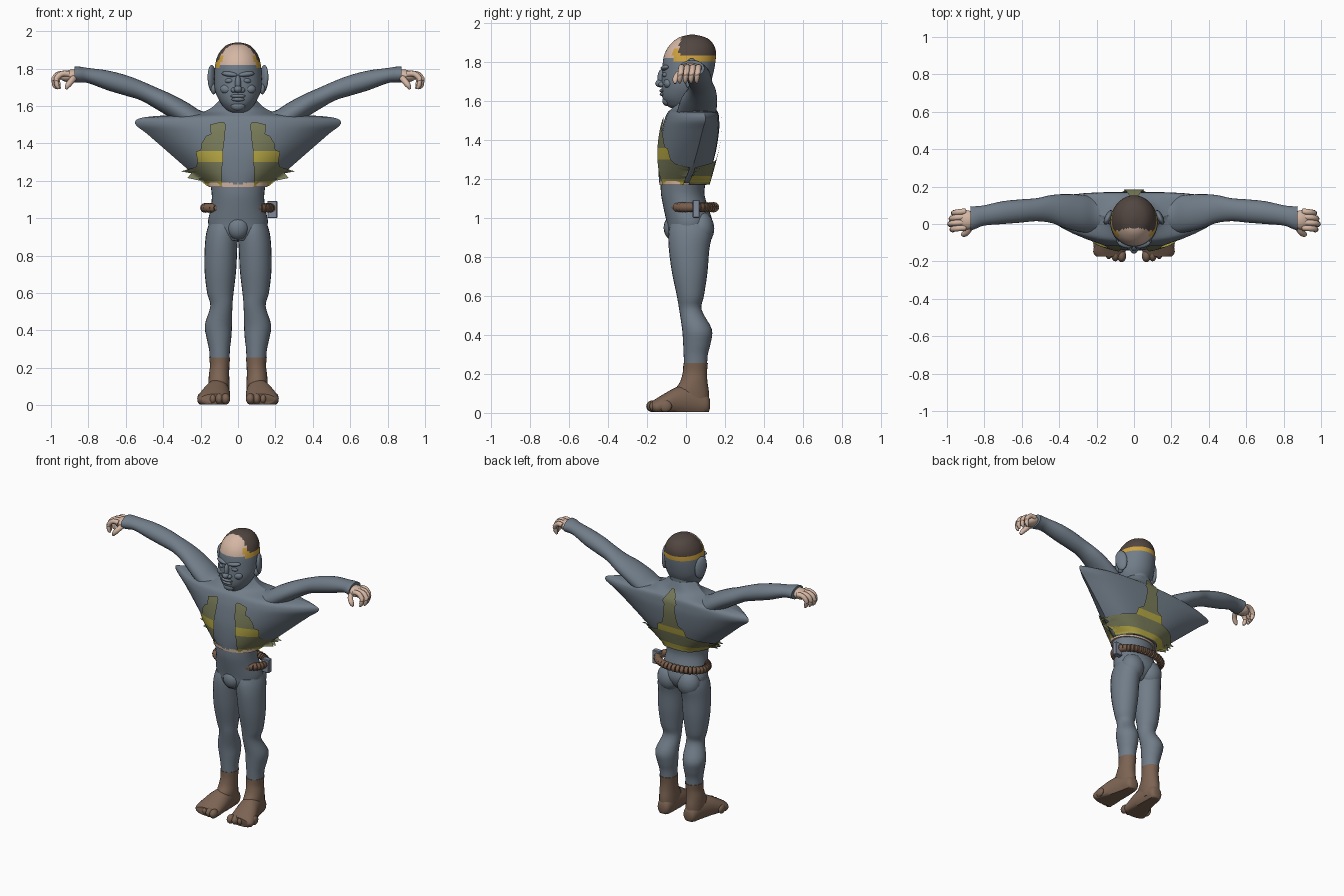
import bpy, bmesh, math
from mathutils import Vector, Matrix

if "Cube" in bpy.data.objects:
    bpy.data.objects.remove(bpy.data.objects["Cube"])


def material(name, rgb):
    m = bpy.data.materials.new(name)
    m.diffuse_color = (*rgb, 1)
    m.use_nodes = True
    m.node_tree.nodes["Principled BSDF"].inputs["Base Color"].default_value = m.diffuse_color
    return m


GREY = material("suit_grey", (.165, .205, .25))
SKIN = material("skin", (.66, .47, .37))
BOOT = material("boot_brown", (.2, .125, .085))
HAIR = material("hair_brown", (.085, .062, .052))
OLIVE = material("olive", (.19, .2, .1))
YELLOW = material("yellow", (.48, .4, .06))
GOLD = material("gold", (.62, .36, .05))
BELT = material("belt_brown", (.19, .11, .07))
STEEL = material("buckle_blue_grey", (.22, .26, .34))


def finish(name, bm, mats, rule=None, mirror=False, angle=50):
    bmesh.ops.recalc_face_normals(bm, faces=bm.faces)
    me = bpy.data.meshes.new(name)
    if rule:
        for f in bm.faces:
            f.material_index = rule(f.calc_center_median())
    bm.to_mesh(me)
    bm.free()
    for m in mats:
        me.materials.append(m)
    me.shade_smooth()
    me.set_sharp_from_angle(angle=math.radians(angle))
    ob = bpy.data.objects.new(name, me)
    bpy.context.collection.objects.link(ob)
    if mirror:
        ob.modifiers.new("mirror", 'MIRROR').use_mirror_merge = False
    return ob


def smooth(rows, steps=4):
    """Catmull-Rom interpolation of rows of numbers."""
    out = []
    for i in range(len(rows) - 1):
        p = [rows[max(i - 1, 0)], rows[i], rows[i + 1], rows[min(i + 2, len(rows) - 1)]]
        for k in range(steps):
            t = k / steps
            out.append([.5 * (2 * b + (c - a) * t + (2 * a - 5 * b + 4 * c - d) * t * t
                              + (3 * b - a - 3 * c + d) * t ** 3) for a, b, c, d in zip(*p)])
    return out + [list(rows[-1])]


def skin_rings(bm, rings, caps=True):
    vs = [[bm.verts.new(p) for p in r] for r in rings]
    n = len(vs[0])
    for a, b in zip(vs, vs[1:]):
        for i in range(n):
            bm.faces.new((a[i], a[(i + 1) % n], b[(i + 1) % n], b[i]))
    if caps:
        bm.faces.new(vs[0])
        bm.faces.new(vs[-1])


def loft(name, axis, rows, mats, rule=None, mirror=False, n=24, floor=None):
    """Rows: position on axis, then min/max of the two other axes."""
    others = [i for i in range(3) if i != axis]
    rings = []
    for pos, a0, a1, b0, b1 in smooth(rows):
        ring = []
        for i in range(n):
            t = math.tau * i / n
            v = Vector()
            v[axis] = pos
            v[others[0]] = (a0 + a1) / 2 + (a1 - a0) / 2 * math.cos(t)
            v[others[1]] = (b0 + b1) / 2 + (b1 - b0) / 2 * math.sin(t)
            if floor is not None:
                v.z = max(v.z, floor)
            ring.append(v)
        rings.append(ring)
    bm = bmesh.new()
    skin_rings(bm, rings)
    return finish(name, bm, mats, rule, mirror)


def ball(name, loc, size, mat, mirror=False, turn=(0, 0, 0)):
    bm = bmesh.new()
    bmesh.ops.create_uvsphere(bm, u_segments=16, v_segments=10, radius=1)
    r = Matrix.Rotation(turn[2], 4, 'Z') @ Matrix.Rotation(turn[1], 4, 'Y') @ Matrix.Rotation(turn[0], 4, 'X')
    bm.transform(Matrix.Translation(loc) @ r @ Matrix.Diagonal((*size, 1)))
    return finish(name, bm, [mat], mirror=mirror)


def tube(name, pts, mat, mirror=True, n=10):
    """Round tube, rows are x, y, z, radius."""
    rows = smooth(pts, 3)
    rings = []
    for i, (x, y, z, r) in enumerate(rows):
        d = Vector(rows[min(i + 1, len(rows) - 1)][:3]) - Vector(rows[max(i - 1, 0)][:3])
        q = d.to_track_quat('Z', 'Y')
        rings.append([Vector((x, y, z)) + q @ Vector((r * math.cos(math.tau * k / n), r * math.sin(math.tau * k / n), 0))
                      for k in range(n)])
    bm = bmesh.new()
    skin_rings(bm, rings)
    return finish(name, bm, [mat], mirror=mirror)


# Legs and hips
loft("leg", 2, [(.24, .045, .15, -.01, .108), (.3, .043, .155, -.012, .112), (.36, .036, .168, -.015, .127),
                (.43, .032, .177, -.02, .132), (.53, .03, .148, -.035, .08), (.6, .024, .165, -.047, .092),
                (.72, .01, .179, -.072, .11), (.84, .004, .178, -.088, .12), (.92, -.002, .17, -.09, .135),
                (.97, .005, .155, -.08, .13)], [GREY], mirror=True)
loft("hips", 2, [(.88, -.08, .08, -.07, .07), (.92, -.14, .14, -.092, .115), (.98, -.16, .16, -.1, .135),
                 (1.05, -.146, .146, -.115, .115), (1.12, -.14, .14, -.128, .095),
                 (1.18, -.148, .148, -.13, .1)], [GREY], n=32)
ball("crotch", (0, -.065, .95), (.06, .05, .065), GREY)
ball("buttock", (.075, .075, .945), (.08, .07, .09), GREY, True)
loft("waist_skin", 2, [(1.168, -.157, .157, -.136, .105), (1.19, -.16, .16, -.138, .11)], [SKIN], n=32)

# Boots with toes
loft("boot_shaft", 2, [(.03, .05, .15, -.01, .115), (.1, .045, .158, -.06, .118), (.16, .047, .156, -.03, .11),
                       (.21, .046, .15, -.016, .108), (.255, .042, .154, -.014, .112)], [BOOT], mirror=True)
loft("boot_foot", 1, [(.122, .075, .125, .02, .07), (.105, .056, .143, -.01, .1), (.04, .048, .16, -.02, .14),
                      (-.04, .042, .185, -.02, .135), (-.1, .042, .208, -.02, .105), (-.15, .045, .218, -.015, .075),
                      (-.175, .06, .2, .005, .06)], [BOOT], mirror=True, floor=.004)
for i in range(5):
    w = .024 - .002 * i
    ball("toe_%d" % (i + 1), (.066 + .034 * i, -.17 + .004 * i * i, .034), (w, .034, .03), BOOT, True)

# Winged jacket: z, half width, front y, back y, wing tip y
TORSO = smooth([(1.18, .165, -.137, .11, 0), (1.25, .255, -.142, .13, .03), (1.35, .37, -.14, .155, .06),
                (1.45, .485, -.125, .17, .085), (1.505, .55, -.11, .17, .1), (1.54, .5, -.095, .165, .09),
                (1.56, .24, -.075, .15, .06), (1.585, .15, -.055, .13, .04), (1.64, .09, -.045, .11, .03)])


def torso_y(row, x, side):
    z, rx, yf, yb, yt = row
    s = min(abs(x) / rx, 1)
    return yt + (yf - yt) * (1 - s ** 2.4) if side < 0 else yt + (yb - yt) * (1 - s ** 3.5)


def torso_row(z):
    z = min(max(z, TORSO[0][0]), TORSO[-1][0])
    for a, b in zip(TORSO, TORSO[1:]):
        if z <= b[0]:
            t = (z - a[0]) / (b[0] - a[0])
            return [p + (q - p) * t for p, q in zip(a, b)]
    return TORSO[-1]


bm = bmesh.new()
N = 24
rings = []
for row in TORSO:
    xs = [math.cos(math.pi * i / N) * row[1] for i in range(N + 1)]
    rings.append([(x, torso_y(row, x, -1), row[0]) for x in xs]
                 + [(x, torso_y(row, x, 1), row[0]) for x in reversed(xs[1:-1])])
skin_rings(bm, rings)
finish("winged_jacket", bm, [GREY])


# Ragged painted plates following the jacket; rows are z, inner x, outer x
def plate(name, rows, side, bands, off):
    bm = bmesh.new()
    zs = [[a + (b - a) * k / 3 for a, b in zip(r, q)] for r, q in zip(rows, rows[1:]) for k in range(3)] + [rows[-1]]
    grid = []
    for z, x0, x1 in zs:
        row = torso_row(z)
        pts = [x0 + (x1 - x0) * k / 10 for k in range(11)]
        grid.append([bm.verts.new((x, torso_y(row, x, side) + side * off, z)) for x in pts])
    for a, b in zip(grid, grid[1:]):
        for k in range(10):
            bm.faces.new((a[k], a[k + 1], b[k + 1], b[k]))
    finish(name, bm, [OLIVE, YELLOW], lambda c: int(any(lo < c.z < hi for lo, hi in bands)), True)


HEM = [(1.275, .225), (1.25, .305), (1.24, .25), (1.215, .27), (1.2, .2), (1.172, .165)]
plate("front_plate", [(1.515, .075, .09), (1.5, .065, .15), (1.45, .07, .145), (1.44, .07, .17), (1.4, .075, .195),
                      (1.365, .08, .2), (1.355, .08, .225), (1.3, .08, .215)] + [(z, .085, x) for z, x in HEM],
      -1, [(1.3, 1.36), (1.17, 1.2)], .012)
plate("back_plate", [(1.6, 0, .01), (1.52, 0, .055), (1.5, 0, .04), (1.42, 0, .05), (1.37, 0, .06), (1.345, 0, .1),
                     (1.3, 0, .11)] + [(z, 0, x) for z, x in HEM], 1, [(1.3, 1.34), (1.18, 1.215)], .014)

# Arms, hands
loft("arm", 0, [(.12, -.03, .12, 1.42, 1.56), (.2, -.05, .145, 1.42, 1.575), (.27, -.045, .155, 1.47, 1.618),
                (.36, -.025, .16, 1.535, 1.665), (.44, .005, .155, 1.585, 1.7), (.52, .015, .138, 1.63, 1.735),
                (.6, .008, .132, 1.655, 1.765), (.7, 0, .122, 1.685, 1.79), (.8, -.008, .1, 1.722, 1.803),
                (.845, -.025, .095, 1.725, 1.81), (.875, -.035, .095, 1.725, 1.81)], [GREY], mirror=True)
ball("palm", (.895, .022, 1.762), (.055, .052, .032), SKIN, True, (0, .25, 0))
for i in range(4):
    y, d = -.02 + .029 * i, .012 * abs(i - 1.2)
    tube("finger_%d" % (i + 1), [(.9, y, 1.77, .016), (.955 - d, y - .003, 1.772, .016), (.985 - d, y - .008, 1.745, .015),
                                 (.982 - d, y - .012, 1.71, .013), (.972 - d, y - .012, 1.692, .005)], SKIN)
tube("thumb", [(.875, -.005, 1.755, .018), (.89, -.04, 1.735, .017), (.91, -.055, 1.71, .015), (.92, -.055, 1.69, .006)], SKIN)


# Head: mask, bare brow, hair and gold band by region
def head_rule(c):
    if c.z < 1.805:
        return 0
    if c.y < -.065 or (c.z > 1.875 and c.y < -.02 - .3 * abs(abs(c.x) - .03)):
        return 1 if c.z > 1.82 else 0
    if c.z < 1.83 or (c.y < -.035 and c.z < 1.87):
        return 3
    return 2


loft("neck", 2, [(1.52, -.12, .12, -.05, .13), (1.6, -.085, .085, -.05, .112), (1.7, -.085, .085, -.05, .115)], [GREY])
loft("head", 2, [(1.565, -.045, .045, -.08, .04), (1.58, -.066, .066, -.1, .07), (1.62, -.095, .095, -.122, .09),
                 (1.68, -.122, .122, -.125, .122), (1.75, -.127, .127, -.122, .142), (1.82, -.122, .122, -.116, .153),
                 (1.87, -.108, .108, -.096, .15), (1.91, -.08, .08, -.06, .126), (1.93, -.05, .05, -.025, .09),
                 (1.94, -.01, .01, .02, .045)], [GREY, SKIN, HAIR, GOLD], head_rule, n=48)
ball("ear", (.138, .035, 1.745), (.018, .042, .075), GREY, True, (.15, 0, .45))
ball("ear_lobe", (.13, .02, 1.69), (.016, .022, .028), GREY, True)

# Face
ball("nose_bridge", (0, -.122, 1.72), (.016, .024, .045), GREY)
ball("nose_tip", (0, -.133, 1.69), (.022, .025, .02), GREY)
ball("nostril", (.022, -.123, 1.685), (.016, .018, .014), GREY, True)
ball("brow", (.045, -.108, 1.77), (.045, .02, .014), GREY, True, (0, -.12, .25))
ball("eyelid", (.047, -.104, 1.735), (.024, .017, .014), GREY, True, (0, .1, .3))
ball("cheek", (.06, -.09, 1.69), (.035, .025, .026), GREY, True)
ball("upper_lip", (0, -.119, 1.653), (.042, .017, .01), GREY)
ball("lower_lip", (0, -.117, 1.635), (.036, .018, .011), GREY)
ball("chin", (0, -.097, 1.6), (.04, .025, .026), GREY)

# Ridged belt, open at the front
bm = bmesh.new()
for i in range(34):
    t = math.radians(-62 + 304 * i / 33)
    m = Matrix.Translation((.176 * math.cos(t), .036 + .108 * math.sin(t), 1.055)) @ Matrix.Rotation(
        math.atan2(.108 * math.cos(t), -.176 * math.sin(t)), 4, 'Z') @ Matrix.Rotation(math.pi / 2, 4, 'Y')
    bmesh.ops.create_cone(bm, cap_ends=True, segments=12, radius1=.026, radius2=.022, depth=.022, matrix=m)
finish("belt", bm, [BELT], angle=30)

# Buckle box on one side of the belt
bm = bmesh.new()
bmesh.ops.create_cube(bm, size=1, matrix=Matrix.Translation((.184, .052, 1.047)) @ Matrix.Diagonal((.054, .036, .092, 1)))
bmesh.ops.bevel(bm, geom=bm.edges[:], offset=.004, segments=1, affect='EDGES')
finish("buckle", bm, [STEEL], angle=30)
